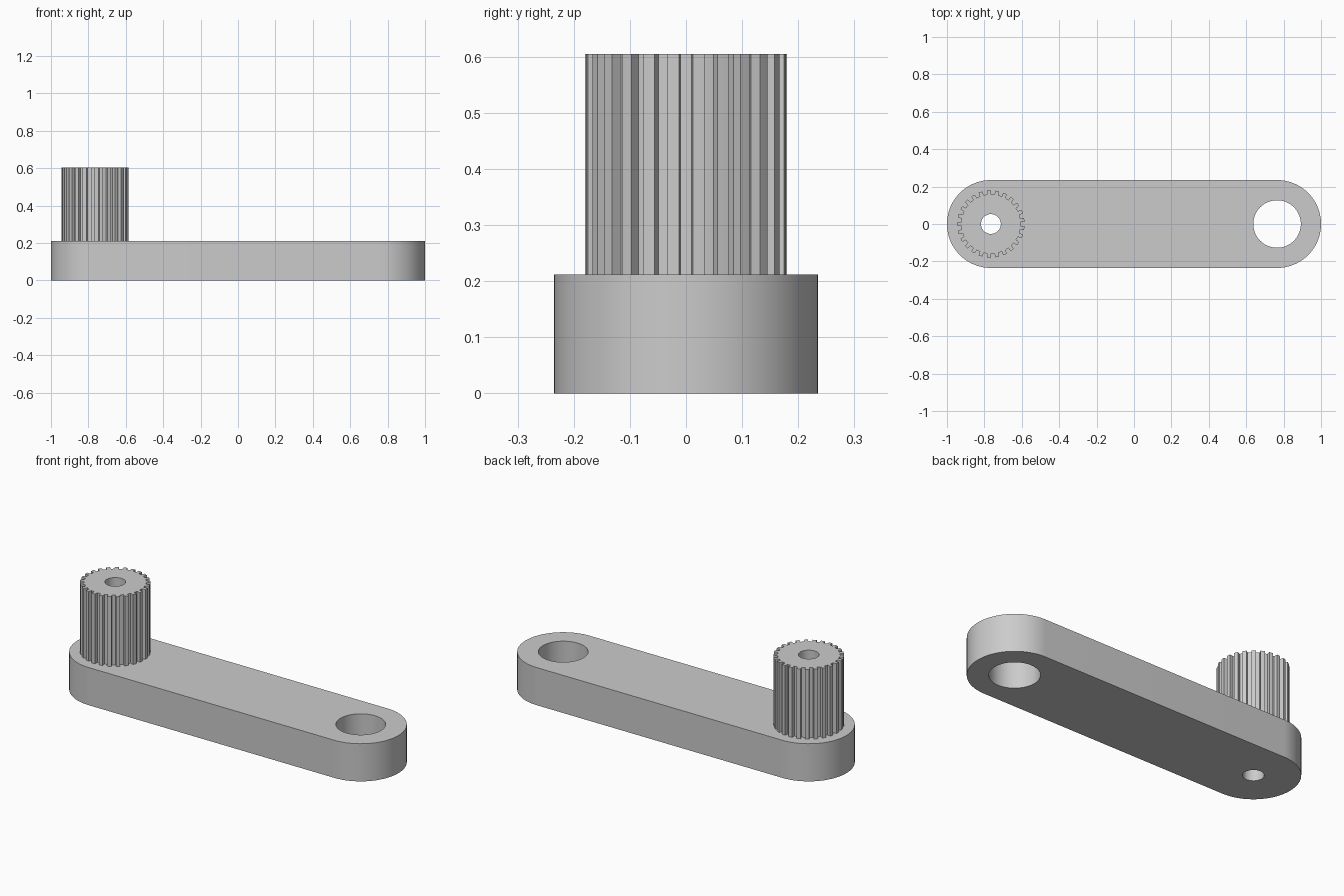
import bpy, bmesh
from math import cos, sin, pi, sqrt

if "Cube" in bpy.data.objects:
    bpy.data.objects.remove(bpy.data.objects["Cube"])

grey = bpy.data.materials.new("plain grey")
grey.use_nodes = True
grey.diffuse_color = (0.6, 0.6, 0.6, 1)
grey.node_tree.nodes["Principled BSDF"].inputs["Base Color"].default_value = grey.diffuse_color

AXLE = 0.765          # distance of each end's axis from the middle
BAR_TOP = 0.212
SHAFT_TOP = 0.605
BORE = 0.053


def arc(cx, r, start, end, steps, closed=False):
    """Points on an arc about (cx, 0)."""
    count = steps if closed else steps + 1
    angles = [start + (end - start) * i / steps for i in range(count)]
    return [(cx + r * cos(a), r * sin(a)) for a in angles]


def circle(cx, r, steps=64):
    return arc(cx, r, 0, 2 * pi, steps, closed=True)


def plate(name, loops, z0, z1):
    """Extrude an outline with holes from z0 to z1."""
    bm = bmesh.new()
    edges = []
    for loop in loops:
        verts = [bm.verts.new((x, y, z0)) for x, y in loop]
        edges += [bm.edges.new((v, verts[i - 1])) for i, v in enumerate(verts)]
    bmesh.ops.triangle_fill(bm, edges=edges, use_beauty=True, normal=(0, 0, 1))
    grown = bmesh.ops.extrude_face_region(bm, geom=bm.faces[:], use_keep_orig=True)
    top = [g for g in grown["geom"] if isinstance(g, bmesh.types.BMVert)]
    bmesh.ops.translate(bm, verts=top, vec=(0, 0, z1 - z0))
    bmesh.ops.recalc_face_normals(bm, faces=bm.faces[:])
    mesh = bpy.data.meshes.new(name)
    bm.to_mesh(mesh)
    bm.free()
    mesh.materials.append(grey)
    obj = bpy.data.objects.new(name, mesh)
    bpy.context.collection.objects.link(obj)
    bpy.ops.object.select_all(action="DESELECT")
    obj.select_set(True)
    bpy.context.view_layer.objects.active = obj
    bpy.ops.object.shade_smooth_by_angle(angle=pi / 7)
    return obj


def spline_outline(cx, teeth, root, tip, half):
    """Straight-sided teeth around a root circle, one gap facing +x."""
    points = []
    for i in range(teeth):
        a = (i + 0.5) * 2 * pi / teeth
        root_u, tip_u = sqrt(root**2 - half**2), sqrt(tip**2 - half**2)
        for u, v in ((root_u, -half), (tip_u, -half), (tip, 0), (tip_u, half), (root_u, half)):
            points.append((cx + u * cos(a) - v * sin(a), u * sin(a) + v * cos(a)))
        points += arc(cx, root, a + pi / teeth, a + pi / teeth, 1)[:1]
    return points


# Rounded arm with a large hole at one end and the shaft bore at the other
arm_outline = arc(AXLE, 0.235, -pi / 2, pi / 2, 48) + arc(-AXLE, 0.235, pi / 2, 3 * pi / 2, 48)
plate("arm", [arm_outline, circle(AXLE, 0.127), circle(-AXLE, BORE)], 0, BAR_TOP)

# Toothed shaft standing on the arm
plate("splined_shaft",
      [spline_outline(-AXLE, 25, 0.159, 0.18, 0.0105), circle(-AXLE, BORE)],
      BAR_TOP, SHAFT_TOP)
